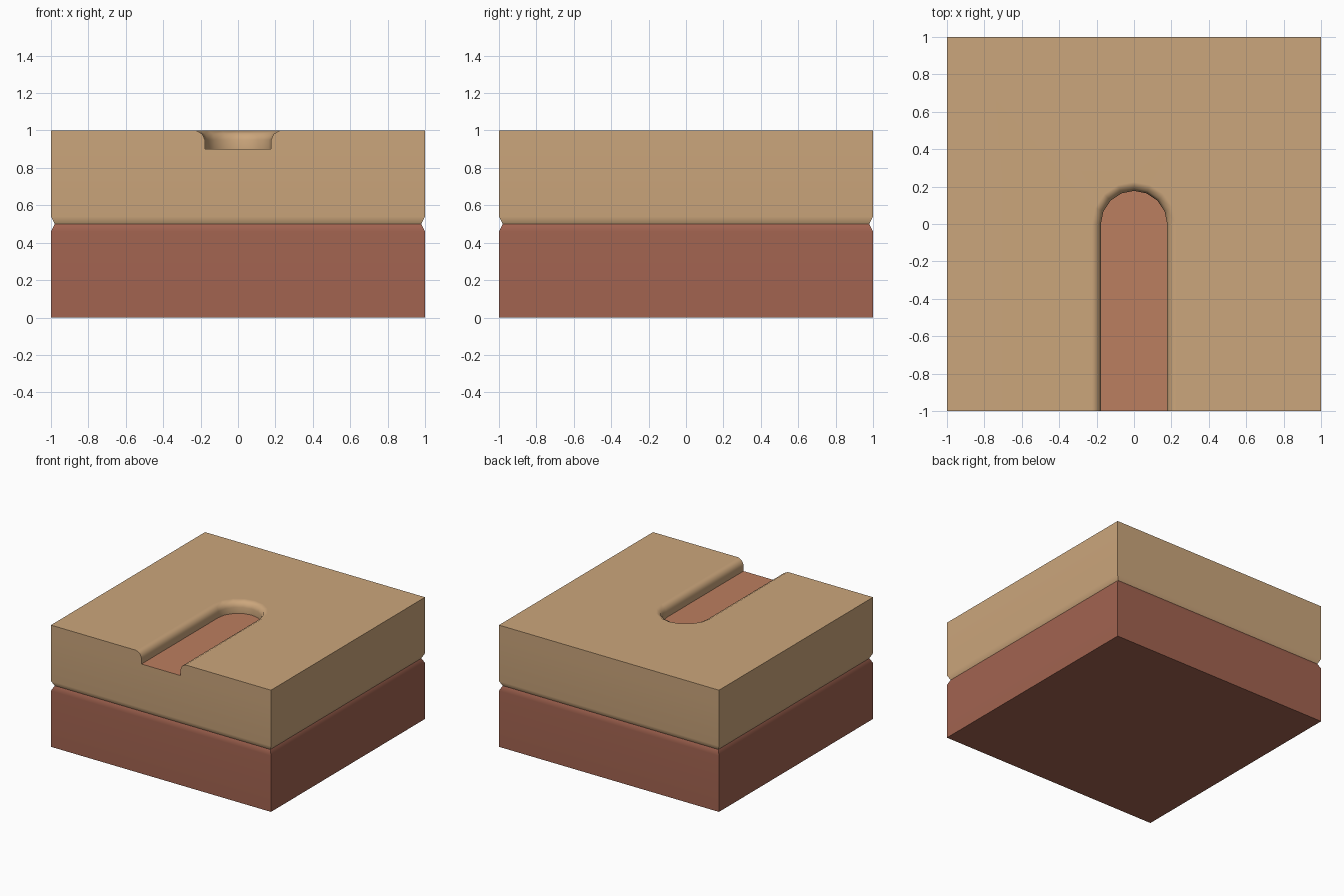
import bpy, bmesh
from math import cos, sin, pi, radians

if "Cube" in bpy.data.objects:
    bpy.data.objects.remove(bpy.data.objects["Cube"])


def material(name, rgb):
    m = bpy.data.materials.new(name)
    m.diffuse_color = (*rgb, 1)
    m.use_nodes = True
    m.node_tree.nodes["Principled BSDF"].inputs["Base Color"].default_value = m.diffuse_color
    return m


SAND = material("sand", (0.60, 0.38, 0.20))
DIRT = material("dirt", (0.36, 0.125, 0.08))
FLOOR = material("channel_dirt", (0.50, 0.21, 0.115))


def square(bm, half, z):
    return [bm.verts.new((x * half, y * half, z))
            for x, y in ((-1, -1), (1, -1), (1, 1), (-1, 1))]


def loft(bm, a, b):
    n = len(a)
    for i in range(n):
        j = (i + 1) % n
        bm.faces.new((a[i], a[j], b[j], b[i]))


def finish(bm, name, mats):
    bmesh.ops.recalc_face_normals(bm, faces=bm.faces)
    me = bpy.data.meshes.new(name)
    bm.to_mesh(me)
    bm.free()
    for m in mats:
        me.materials.append(m)
    ob = bpy.data.objects.new(name, me)
    bpy.context.collection.objects.link(ob)
    bpy.ops.object.select_all(action='DESELECT')
    ob.select_set(True)
    bpy.context.view_layer.objects.active = ob
    bpy.ops.object.shade_smooth_by_angle(angle=radians(40))
    wn = ob.modifiers.new("weighted", 'WEIGHTED_NORMAL')
    wn.keep_sharp = True


# Lower dirt block with a chamfered top edge
bm = bmesh.new()
rings = [square(bm, h, z) for h, z in ((1, 0), (1, 0.46), (0.98, 0.5))]
for a, b in zip(rings, rings[1:]):
    loft(bm, a, b)
bm.faces.new(rings[0][::-1])
bm.faces.new(rings[-1])
finish(bm, "dirt_base", [DIRT])


# Outline of the sand layer around a round-ended channel, open at the front
def slotted(bm, offset, z, seg=8):
    r = 0.177 + offset
    pts = [(-1, -1), (-r, -1)]
    pts += [(-r * cos(pi * i / seg), r * sin(pi * i / seg)) for i in range(seg + 1)]
    pts += [(r, -1), (1, -1), (1, 1), (-1, 1)]
    return [bm.verts.new((x, y, z)) for x, y in pts]


# Upper sand layer: plain block up to the channel floor, then rounded channel walls
bm = bmesh.new()
low, mid = square(bm, 0.98, 0.5), square(bm, 1, 0.54)
loft(bm, low, mid)
bm.faces.new(low[::-1])
rings = [slotted(bm, o, z)
         for o, z in ((0, 0.9), (0, 0.95), (0.014, 0.982), (0.048, 1.0))]
for a, b in zip(rings, rings[1:]):
    loft(bm, a, b)
bm.faces.new(rings[-1])
base = rings[0]
corner = [base[0], base[-3], base[-2], base[-1]]
for i in range(1, 4):
    j = (i + 1) % 4
    bm.faces.new((mid[i], mid[j], corner[j], corner[i]))
bm.faces.new((mid[0], mid[1], base[-3], base[-4], base[1], base[0]))
floor = bm.faces.new(base[1:-3])
floor.material_index = 1
finish(bm, "sand_top", [SAND, FLOOR])
